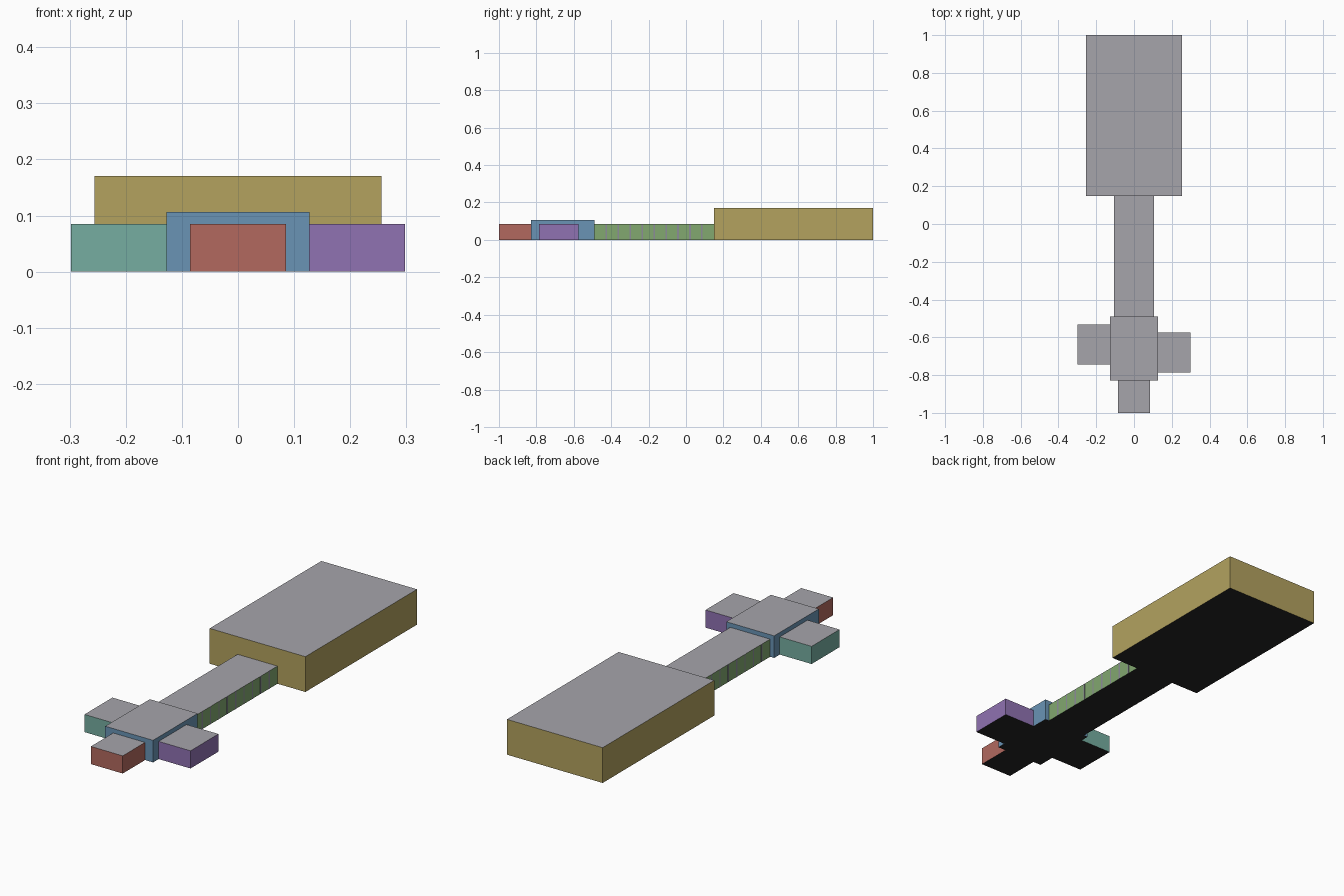
import bpy, bmesh

if "Cube" in bpy.data.objects:
    bpy.data.objects.remove(bpy.data.objects["Cube"])

U = 2 / 94  # one plan unit; the whole plan is 94 units long


def material(name, hex_code):
    # sRGB hex to linear colour
    rgb = [int(hex_code[i:i + 2], 16) / 255 for i in (0, 2, 4)]
    mat = bpy.data.materials.new(name)
    mat.diffuse_color = [((c + 0.055) / 1.055) ** 2.4 for c in rgb] + [1]
    mat.use_nodes = True
    mat.node_tree.nodes["Principled BSDF"].inputs["Base Color"].default_value = mat.diffuse_color
    return mat


ROOF = material("roof_grey", "a6a5ab")
FLOOR = material("floor_dark", "262524")
RIB = material("rib_grey", "8c8c98")


def add_boxes(name, boxes, wall):
    """Boxes are (x0, x1, y0, y1, height) in plan units, y counted from the front."""
    bm = bmesh.new()
    for x0, x1, y0, y1, h in boxes:
        verts = bmesh.ops.create_cube(bm, size=1)["verts"]
        for v in verts:
            v.co = ((x1 if v.co.x > 0 else x0) * U,
                    (y1 if v.co.y > 0 else y0) * U - 1,
                    h * U if v.co.z > 0 else 0)
    bm.normal_update()
    for f in bm.faces:
        f.material_index = 1 if f.normal.z > 0.5 else 2 if f.normal.z < -0.5 else 0
    mesh = bpy.data.meshes.new(name)
    bm.to_mesh(mesh)
    bm.free()
    for mat in (wall, ROOF, FLOOR):
        mesh.materials.append(mat)
    obj = bpy.data.objects.new(name, mesh)
    bpy.context.collection.objects.link(obj)
    return obj


# Rooms: name, wall colour, footprint and height
rooms = [
    ("main_hall", "b3a25f", (-12, 12, 54, 94, 8)),
    ("corridor", "82a870", (-5, 5, 24, 54, 4)),
    ("crossing_room", "6a94b5", (-6, 6, 8, 24, 5)),
    ("front_room", "b2695f", (-4, 4, 0, 8, 4)),
    ("left_room", "76aea1", (-14, -6, 12, 22, 4)),
    ("right_room", "9072b2", (6, 14, 10, 20, 4)),
]
for name, colour, box in rooms:
    add_boxes(name, [box], material(name + "_wall", colour))

# Thin upright ribs lying almost flush on both corridor walls
ribs = []
for i in range(1, 10):
    y = 24 + 3 * i
    for x0, x1 in ((-5.03, -5), (5, 5.03)):
        ribs.append((x0, x1, y - 0.2, y + 0.2, 4))
add_boxes("corridor_ribs", ribs, RIB)
